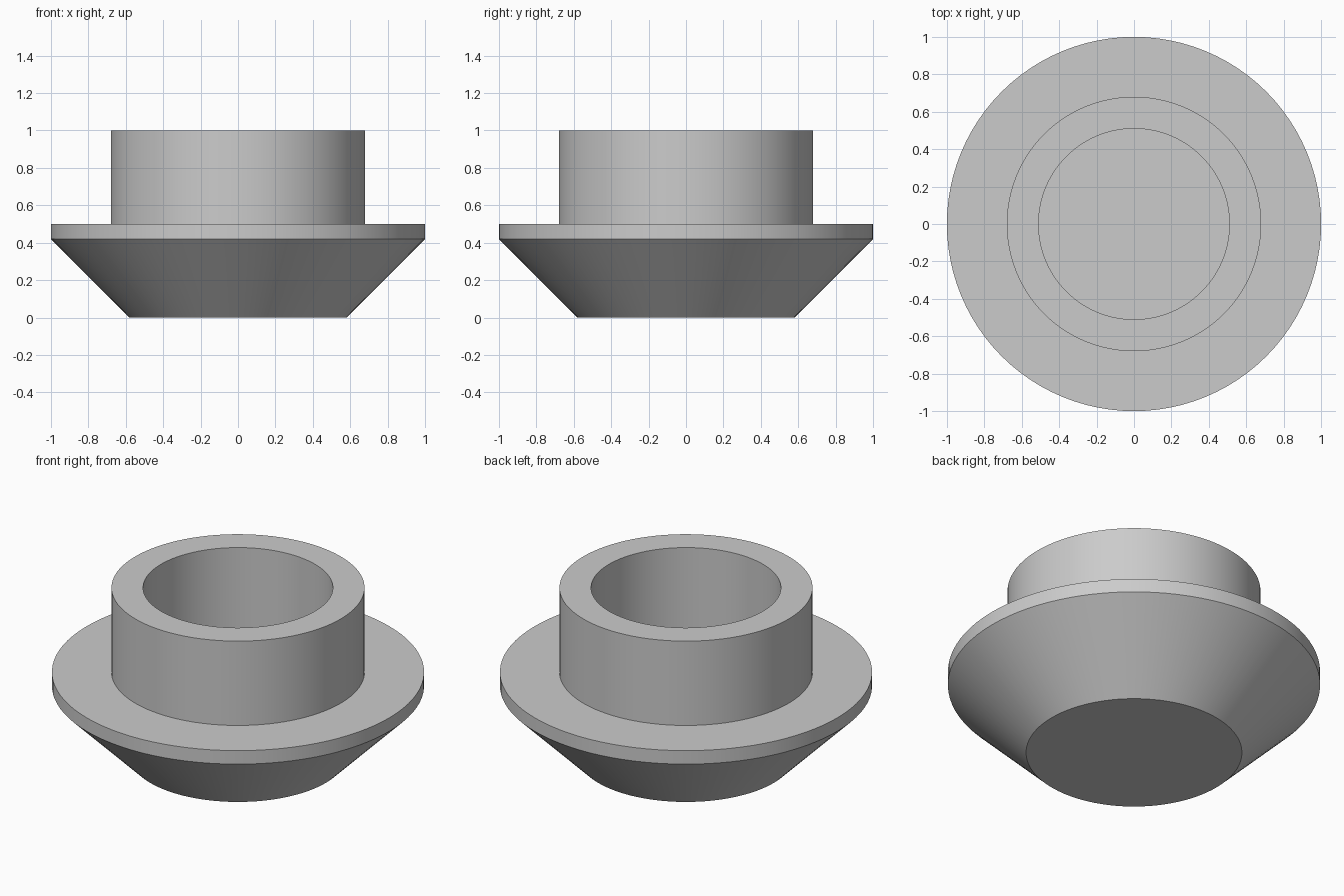
import bpy
import bmesh
from math import cos, sin, tau, radians

cube = bpy.data.objects.get("Cube")
if cube:
    bpy.data.objects.remove(cube, do_unlink=True)

SEGMENTS = 96

# Single plain grey
grey = bpy.data.materials.new("plain grey")
grey.use_nodes = True
colour = (0.6, 0.6, 0.6, 1)
grey.diffuse_color = colour
grey.node_tree.nodes["Principled BSDF"].inputs["Base Color"].default_value = colour


def lathe(name, profile):
    """Revolve (radius, height) points about z and cap both ends."""
    bm = bmesh.new()
    rings = []
    for r, z in profile:
        rings.append([bm.verts.new((r * cos(tau * i / SEGMENTS), r * sin(tau * i / SEGMENTS), z))
                      for i in range(SEGMENTS)])
    for low, high in zip(rings, rings[1:]):
        for i in range(SEGMENTS):
            j = (i + 1) % SEGMENTS
            bm.faces.new((low[i], low[j], high[j], high[i]))
    bm.faces.new(rings[0][::-1])
    bm.faces.new(rings[-1])
    bmesh.ops.recalc_face_normals(bm, faces=bm.faces)
    mesh = bpy.data.meshes.new(name)
    bm.to_mesh(mesh)
    bm.free()
    mesh.materials.append(grey)
    obj = bpy.data.objects.new(name, mesh)
    bpy.context.collection.objects.link(obj)
    bpy.ops.object.select_all(action='DESELECT')
    obj.select_set(True)
    bpy.context.view_layer.objects.active = obj
    bpy.ops.object.shade_smooth_by_angle(angle=radians(30))
    return obj


# Tapered foot, flange rim, raised collar and its blind bore in one skin
lathe("flanged_plug", [
    (0.58, 0), (1, 0.42), (1, 0.5),
    (0.68, 0.5), (0.68, 1),
    (0.51, 1), (0.51, 0.5),
])
